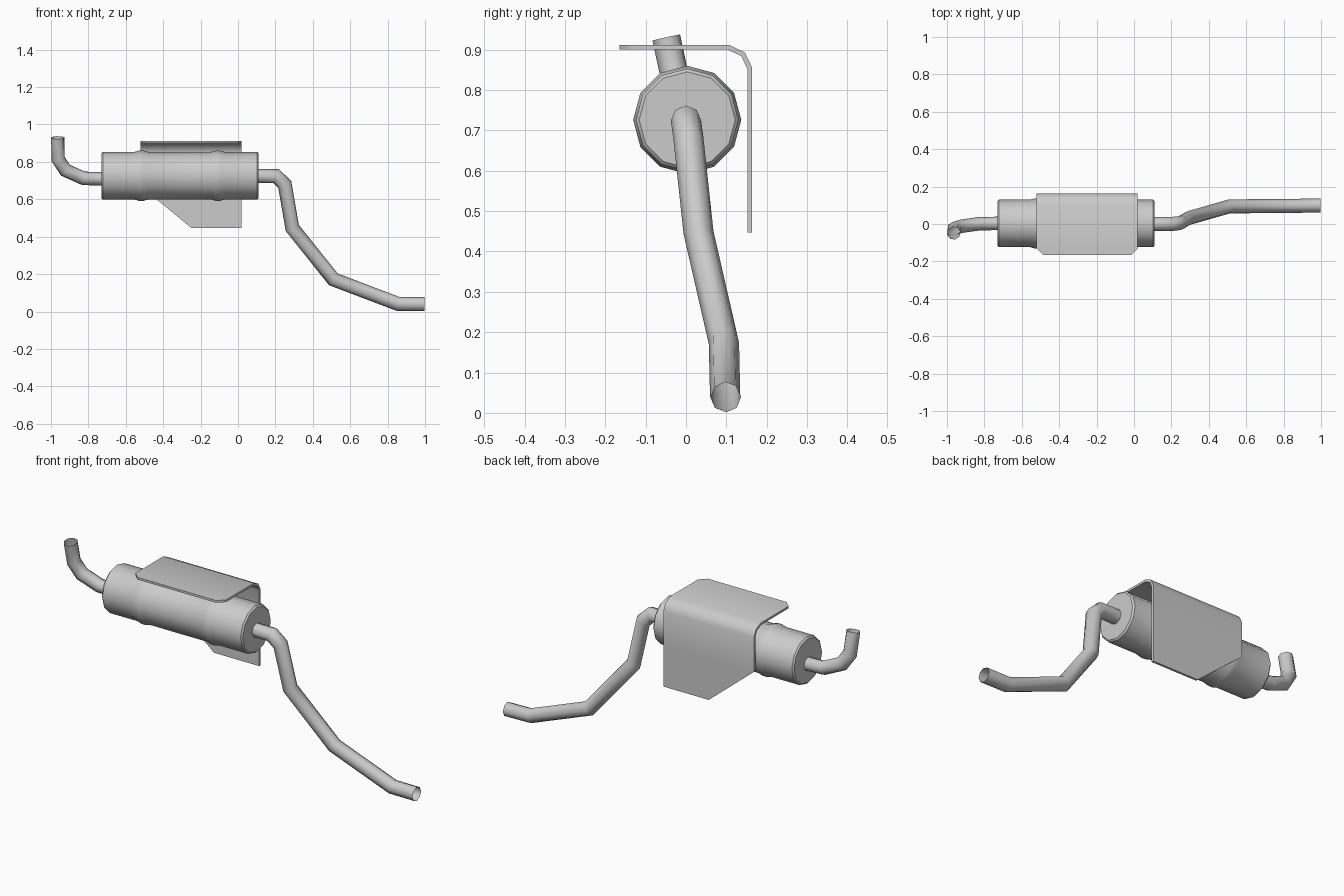
import bpy, bmesh, math
from mathutils import Vector

if "Cube" in bpy.data.objects:
    bpy.data.objects.remove(bpy.data.objects["Cube"])


def finish(name, bm, angle):
    bmesh.ops.recalc_face_normals(bm, faces=bm.faces)
    me = bpy.data.meshes.new(name)
    bm.to_mesh(me)
    bm.free()
    ob = bpy.data.objects.new(name, me)
    bpy.context.collection.objects.link(ob)
    bpy.ops.object.select_all(action='DESELECT')
    ob.select_set(True)
    bpy.context.view_layer.objects.active = ob
    bpy.ops.object.shade_smooth_by_angle(angle=math.radians(angle))
    return ob


def bridge(bm, rings):
    for a, b in zip(rings, rings[1:]):
        n = len(a)
        for i in range(n):
            bm.faces.new((a[i], a[(i + 1) % n], b[(i + 1) % n], b[i]))


def ring_points(x, y, z, r, n):
    return [Vector((x, y + r * math.sin(2 * math.pi * i / n),
                    z + r * math.cos(2 * math.pi * i / n))) for i in range(n)]


def pipe(name, path, r, sides=8):
    """Open tube with mitred bends; the path starts along x."""
    pts = [Vector(p) for p in path]
    bm = bmesh.new()
    cur = ring_points(*pts[0], r, sides)
    rings = [[bm.verts.new(p) for p in cur]]
    for i in range(1, len(pts)):
        d = (pts[i] - pts[i - 1]).normalized()
        nxt = (pts[i + 1] - pts[i]).normalized() if i + 1 < len(pts) else d
        plane = (d + nxt).normalized()
        cur = [p + d * ((pts[i] - p).dot(plane) / d.dot(plane)) for p in cur]
        rings.append([bm.verts.new(p) for p in cur])
    bridge(bm, rings)
    return finish(name, bm, 80)


# Muffler canister: 12-sided, rounded rims and two raised ribs
profile = [(-0.73, 0.119), (-0.722, 0.127), (-0.555, 0.127), (-0.53, 0.134),
           (-0.505, 0.134), (-0.48, 0.127), (-0.145, 0.127), (-0.12, 0.134),
           (-0.095, 0.134), (-0.07, 0.127), (0.102, 0.127), (0.11, 0.119)]
bm = bmesh.new()
rings = [[bm.verts.new(p) for p in ring_points(x, 0.003, 0.726, r, 12)]
         for x, r in profile]
bridge(bm, rings)
bm.faces.new(rings[0])
bm.faces.new(rings[-1])
finish("muffler_canister", bm, 40)

# Inlet pipe going down and to the back
pipe("inlet_pipe", [(0.10, 0, 0.724), (0.203, 0, 0.724), (0.25, 0.006, 0.68),
                    (0.29, 0.031, 0.447), (0.51, 0.094, 0.172),
                    (0.855, 0.097, 0.041), (0.997, 0.099, 0.039)], 0.0375)

# Tail pipe curling up
pipe("tail_pipe", [(-0.72, 0.003, 0.709), (-0.825, 0.002, 0.712),
                   (-0.922, -0.012, 0.755), (-0.962, -0.024, 0.815),
                   (-0.964, -0.049, 0.93)], 0.036)

# Bent heat shield: rows of (y, z, left x, right x)
rows = [(-0.165, 0.912, -0.485, -0.015), (-0.13, 0.912, -0.52, 0.02),
        (0.106, 0.912, -0.52, 0.02), (0.146, 0.893, -0.52, 0.02),
        (0.164, 0.855, -0.52, 0.02), (0.164, 0.67, -0.52, 0.02),
        (0.164, 0.447, -0.25, 0.02)]
bm = bmesh.new()
vs = [(bm.verts.new((a, y, z)), bm.verts.new((b, y, z))) for y, z, a, b in rows]
for p, q in zip(vs, vs[1:]):
    bm.faces.new((p[0], p[1], q[1], q[0]))
bm.normal_update()
if bm.faces[:][0].normal.z < 0:
    bmesh.ops.reverse_faces(bm, faces=bm.faces)
# Inner skin and edges
outer = bm.faces[:]
boundary_pairs = {}
inner = {v: bm.verts.new(v.co) for pair in vs for v in pair}
for v, w in inner.items():
    normals = [f.normal for f in v.link_faces]
    n = sum(normals, Vector()).normalized()
    w.co = v.co - n * (0.012 / n.dot(normals[0]))
edges = [e for e in bm.edges if e.is_boundary]
for f in outer:
    bm.faces.new([inner[v] for v in reversed(f.verts)])
for e in edges:
    a, b = e.verts
    bm.faces.new((a, b, inner[b], inner[a]))
finish("heat_shield", bm, 50)
